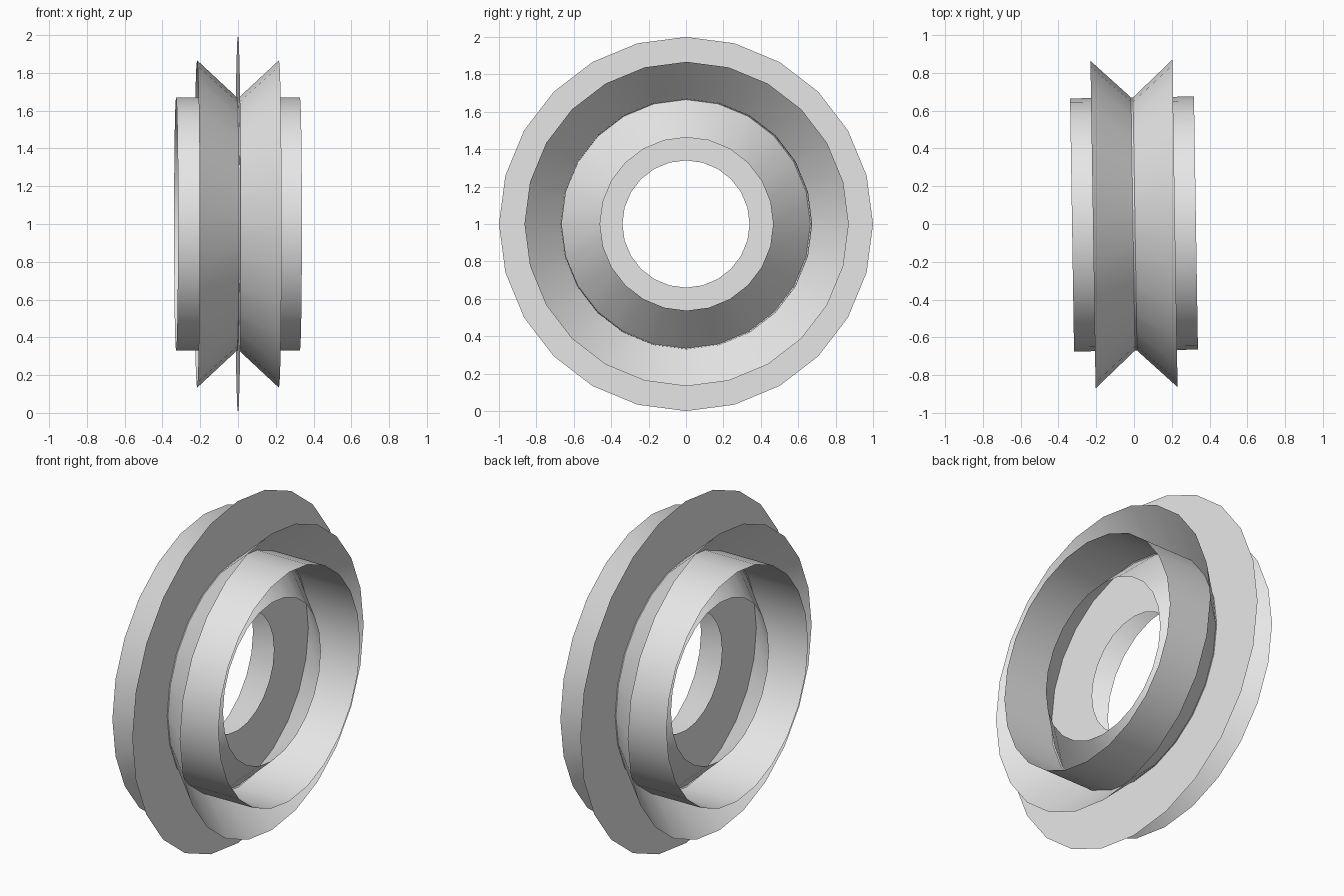
import bpy, bmesh, math

if "Cube" in bpy.data.objects:
    bpy.data.objects.remove(bpy.data.objects["Cube"])

SIDES = 24
TILT = math.radians(0.9)      # the whole ring is turned very slightly about z

grey = bpy.data.materials.new("light grey")
grey.diffuse_color = (0.8, 0.8, 0.8, 1)
grey.use_nodes = True
grey.node_tree.nodes["Principled BSDF"].inputs["Base Color"].default_value = grey.diffuse_color


def band(name, start, end):
    """Thin band swept round the x axis between two (x, radius) points."""
    bm = bmesh.new()
    rings = []
    for x, r in (start, end):
        rings.append([bm.verts.new((x,
                                    r * math.sin(2 * math.pi * i / SIDES),
                                    r * math.cos(2 * math.pi * i / SIDES)))
                      for i in range(SIDES)])
    a, b = rings
    for i in range(SIDES):
        j = (i + 1) % SIDES
        f = bm.faces.new((a[i], a[j], b[j], b[i]))
        f.smooth = True
    mesh = bpy.data.meshes.new(name)
    bm.to_mesh(mesh)
    bm.free()
    mesh.materials.append(grey)
    obj = bpy.data.objects.new(name, mesh)
    obj.location.z = 1.0
    obj.rotation_euler.z = TILT
    bpy.context.collection.objects.link(obj)
    return obj


# Four bands crossing at one circle, like an asterisk in section
band("flat_disc", (0, 0.34), (0, 1.0))
band("straight_tube", (-0.328, 0.67), (0.328, 0.67))
band("right_flared_cone", (-0.217, 0.463), (0.217, 0.867))
band("left_flared_cone", (-0.217, 0.867), (0.217, 0.463))
